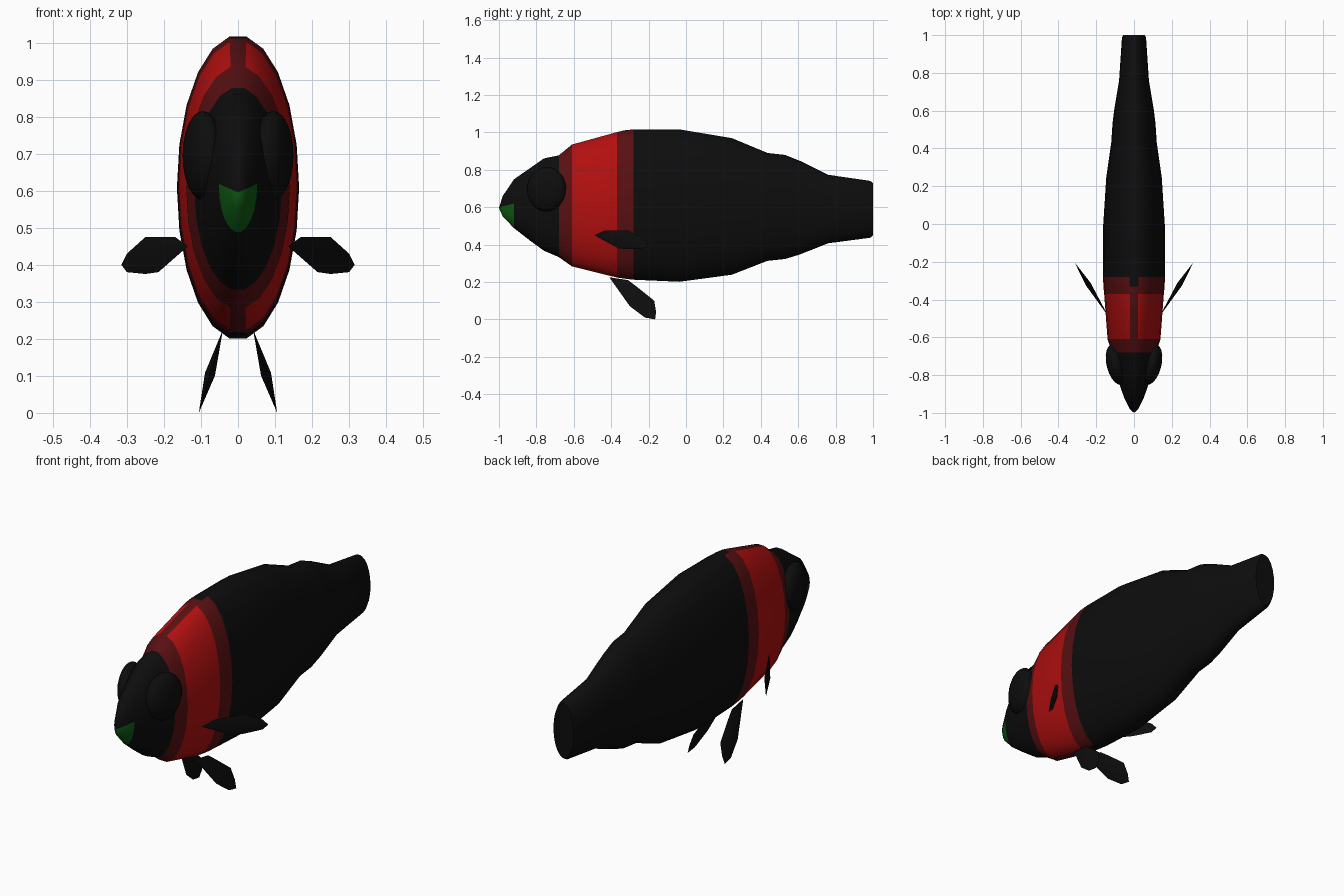
import bpy, bmesh, math
from mathutils import Matrix, Vector

cube = bpy.data.objects.get("Cube")
if cube:
    bpy.data.objects.remove(cube, do_unlink=True)


def material(name, color):
    m = bpy.data.materials.new(name)
    m.use_nodes = True
    m.diffuse_color = (*color, 1)
    bsdf = m.node_tree.nodes["Principled BSDF"]
    bsdf.inputs["Base Color"].default_value = (*color, 1)
    bsdf.inputs["Roughness"].default_value = 0.8
    return m


BLACK = material("black", (0.004, 0.004, 0.004))
RED = material("red", (0.45, 0.005, 0.005))
DARK_RED = material("dark red", (0.10, 0.005, 0.006))
GREEN = material("green", (0.004, 0.10, 0.006))


def finish(name, bm, mats, angle=40):
    bmesh.ops.recalc_face_normals(bm, faces=bm.faces)
    mesh = bpy.data.meshes.new(name)
    bm.to_mesh(mesh)
    bm.free()
    for m in mats:
        mesh.materials.append(m)
    obj = bpy.data.objects.new(name, mesh)
    bpy.context.collection.objects.link(obj)
    bpy.ops.object.select_all(action="DESELECT")
    obj.select_set(True)
    bpy.context.view_layer.objects.active = obj
    bpy.ops.object.shade_smooth_by_angle(angle=math.radians(angle))
    return obj


# Body: elliptical rings given as y, top, bottom, half width
SIDES = 22
RINGS = [
    (-0.98, 0.66, 0.55, 0.022), (-0.92, 0.75, 0.487, 0.052),
    (-0.835, 0.81, 0.42, 0.082), (-0.76, 0.863, 0.365, 0.103),
    (-0.68, 0.88, 0.33, 0.118), (-0.61, 0.938, 0.28, 0.14),
    (-0.37, 1.005, 0.22, 0.158), (-0.33, 1.015, 0.214, 0.162),
    (-0.28, 1.02, 0.208, 0.164), (-0.035, 1.02, 0.197, 0.165),
    (0.245, 0.973, 0.235, 0.147), (0.435, 0.893, 0.31, 0.12),
    (0.53, 0.882, 0.32, 0.114), (0.61, 0.85, 0.345, 0.104),
    (0.76, 0.775, 0.405, 0.079), (0.985, 0.742, 0.435, 0.064),
    (1.0, 0.73, 0.447, 0.058),
]


def ring(bm, y, top, bottom, width):
    mid, half = (top + bottom) / 2, (top - bottom) / 2
    angles = [2 * math.pi * (i + 0.5) / SIDES for i in range(SIDES)]
    return [bm.verts.new((width * math.sin(a), y, mid + half * math.cos(a))) for a in angles]


def body_color(center):
    ridge = abs(center.x) < 0.01
    if center.y < -0.92 and center.z < 0.605:
        return 3
    if -0.61 < center.y < -0.37:
        return 2 if ridge else 1
    if -0.68 < center.y < -0.28:
        return 0 if ridge and center.y > -0.33 else 2
    return 0


bm = bmesh.new()
loops = [ring(bm, *r) for r in RINGS]
snout = bm.verts.new((0, -1.0, 0.595))
for i in range(SIDES):
    j = (i + 1) % SIDES
    bm.faces.new((snout, loops[0][i], loops[0][j]))
    for a, b in zip(loops, loops[1:]):
        bm.faces.new((a[i], b[i], b[j], a[j]))
bm.faces.new(loops[-1])
for f in bm.faces:
    f.material_index = body_color(f.calc_center_median())
finish("body", bm, [BLACK, RED, DARK_RED, GREEN])


# Eyes: flattened spheres angled along the head
def eye(name, side):
    bm = bmesh.new()
    turn = Matrix.Rotation(math.radians(-14 * side), 4, "Z")
    place = Matrix.Translation((0.095 * side, -0.745, 0.695))
    size = Matrix.Diagonal((0.05, 0.108, 0.12, 1))
    bmesh.ops.create_uvsphere(bm, u_segments=20, v_segments=12, radius=1,
                              matrix=place @ turn @ size)
    finish(name, bm, [BLACK])


# Fins: an outline closed by a raised centre on each face
def fin(name, outline, normal, thickness):
    bm = bmesh.new()
    pts = [Vector(p) for p in outline]
    center = sum(pts, Vector()) / len(pts)
    rim = [bm.verts.new(p) for p in pts]
    for sign in (1, -1):
        peak = bm.verts.new(center + Vector(normal).normalized() * sign * thickness)
        for a, b in zip(rim, rim[1:] + rim[:1]):
            bm.faces.new((a, b, peak))
    finish(name, bm, [BLACK], 30)


PECTORAL = [(0.135, 0.45), (0.17, 0.475), (0.25, 0.475), (0.30, 0.43),
            (0.315, 0.40), (0.30, 0.38), (0.25, 0.375), (0.215, 0.38)]
PELVIC = [(-0.41, 0.225), (-0.30, 0.07), (-0.22, 0.01), (-0.165, 0.0),
          (-0.16, 0.04), (-0.17, 0.10), (-0.27, 0.18), (-0.31, 0.21)]

for label, side in (("left", 1), ("right", -1)):
    eye(label + "_eye", side)
    fin(label + "_pectoral_fin",
        [(x * side, -0.49 + (x - 0.135) * 1.6, z) for x, z in PECTORAL],
        (1.6 * side, -1, 0), 0.014)
    fin(label + "_pelvic_fin",
        [(side * (0.045 + (0.21 - z) * 0.29), y, z) for y, z in PELVIC],
        (side, 0, 0.29), 0.014)
